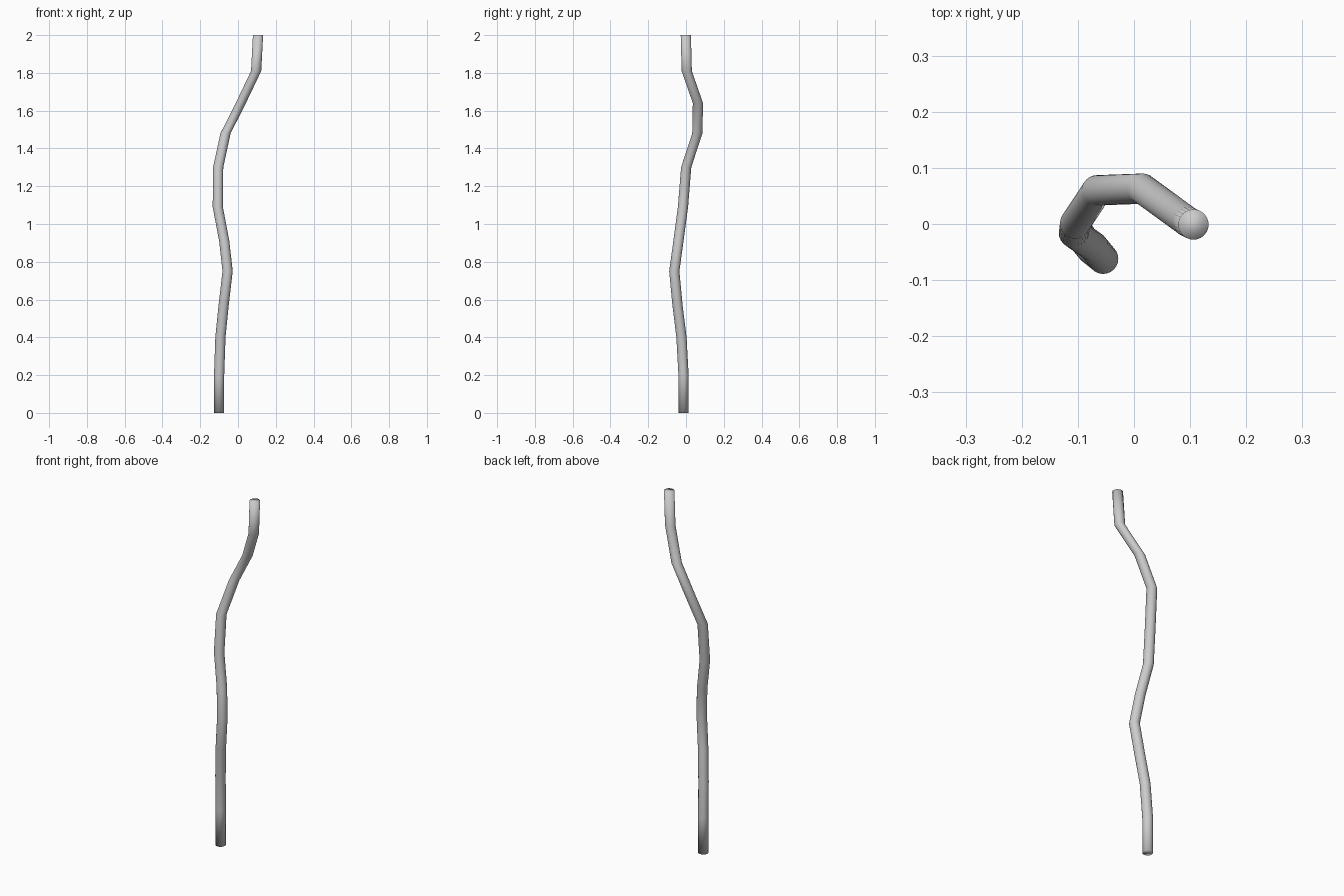
import bpy, bmesh, math

if "Cube" in bpy.data.objects:
    bpy.data.objects.remove(bpy.data.objects["Cube"])

RADIUS = 0.027
SIDES = 24

# Centre line of the bent stick: x, y, z
path = [
    (-0.100, -0.013, 0.00), (-0.100, -0.013, 0.20), (-0.093, -0.024, 0.40),
    (-0.076, -0.045, 0.57), (-0.055, -0.062, 0.75), (-0.073, -0.040, 0.91),
    (-0.107, -0.016, 1.09), (-0.105, 0.001, 1.30), (-0.066, 0.060, 1.48),
    (0.015, 0.063, 1.64), (0.096, 0.004, 1.81), (0.106, -0.001, 2.00),
]

# Level round rings along the centre line, joined by quads
bm = bmesh.new()
rings = []
for x, y, z in path:
    ring = []
    for i in range(SIDES):
        a = 2 * math.pi * i / SIDES
        ring.append(bm.verts.new((x + RADIUS * math.cos(a), y + RADIUS * math.sin(a), z)))
    rings.append(ring)
for low, high in zip(rings, rings[1:]):
    for i in range(SIDES):
        j = (i + 1) % SIDES
        bm.faces.new((low[i], low[j], high[j], high[i]))

# End caps
bm.faces.new(rings[0][::-1])
bm.faces.new(rings[-1])

for face in bm.faces:
    face.smooth = True
mesh = bpy.data.meshes.new("bent_stick")
bm.to_mesh(mesh)
bm.free()
stick = bpy.data.objects.new("bent_stick", mesh)
bpy.context.collection.objects.link(stick)
